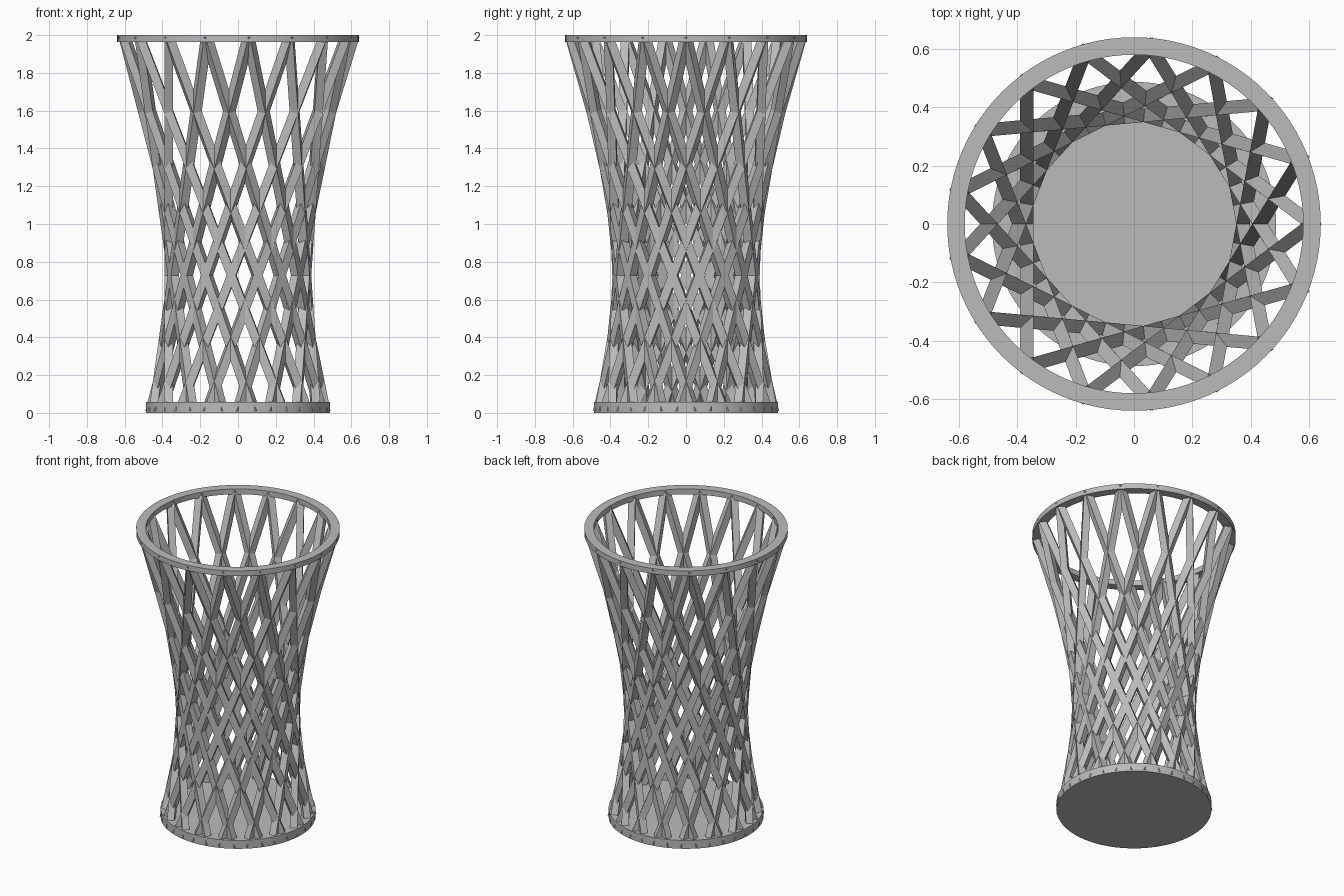
import bpy, bmesh, math
from mathutils import Vector, Matrix

if "Cube" in bpy.data.objects:
    bpy.data.objects.remove(bpy.data.objects["Cube"], do_unlink=True)

COUNT = 17
PITCH = math.tau / COUNT
HEIGHT = 2.0
R_TOP, R_BASE = 0.61, 0.46
SWEEP_TOP = 2.5 * PITCH              # turn from the waist up to the rim
SWEEP_BASE = math.pi / 2 - SWEEP_TOP  # turn from the waist down to the base
BAR_W, BAR_T = 0.046, 0.045

grey = bpy.data.materials.new("warm_grey")
grey.use_nodes = True
colour = (0.5, 0.5, 0.5, 1)
grey.diffuse_color = colour
grey.node_tree.nodes["Principled BSDF"].inputs["Base Color"].default_value = colour


def finish(bm, name):
    bmesh.ops.recalc_face_normals(bm, faces=bm.faces)
    mesh = bpy.data.meshes.new(name)
    bm.to_mesh(mesh)
    bm.free()
    mesh.materials.append(grey)
    obj = bpy.data.objects.new(name, mesh)
    bpy.context.collection.objects.link(obj)
    return obj


def smooth(obj):
    bpy.ops.object.select_all(action="DESELECT")
    obj.select_set(True)
    bpy.context.view_layer.objects.active = obj
    bpy.ops.object.shade_smooth_by_angle(angle=math.radians(30))


def polar(r, angle, z):
    return Vector((r * math.cos(angle), r * math.sin(angle), z))


def lattice(name, side):
    """One family of straight square bars leaning round the waist."""
    bm = bmesh.new()
    for i in range(COUNT):
        top_angle = i * PITCH
        waist = top_angle - side * SWEEP_TOP
        top = polar(R_TOP, top_angle, HEIGHT - 0.01)
        base = polar(R_BASE, waist - side * SWEEP_BASE, 0.01)
        along = (top - base).normalized()
        out = polar(1, waist, 0)
        across = along.cross(out).normalized()
        rings = []
        # Bar ends are cut level so they sit inside the rim and base
        for end in (base, top):
            ring = []
            for u, v in ((-1, -1), (1, -1), (1, 1), (-1, 1)):
                p = end + across * u * BAR_W / 2 + out * v * BAR_T / 2
                p += along * ((end.z - p.z) / along.z)
                ring.append(bm.verts.new(p))
            rings.append(ring)
        low, high = rings
        bm.faces.new(low)
        bm.faces.new(high)
        for j in range(4):
            k = (j + 1) % 4
            bm.faces.new((low[j], low[k], high[k], high[j]))
    return finish(bm, name)


def lathe(name, profile, closed):
    """Spin a radius/height profile around the vertical axis."""
    bm = bmesh.new()
    verts = [bm.verts.new((r, 0, z)) for r, z in profile]
    edges = [bm.edges.new(pair) for pair in zip(verts, verts[1:])]
    if closed:
        edges.append(bm.edges.new((verts[-1], verts[0])))
    bmesh.ops.spin(bm, geom=verts + edges, cent=(0, 0, 0), axis=(0, 0, 1),
                   angle=math.tau, steps=96, use_merge=True)
    bmesh.ops.remove_doubles(bm, verts=bm.verts, dist=0.0001)
    obj = finish(bm, name)
    smooth(obj)
    return obj


# Crossing bars
lattice("left_leaning_bars", 1)
lattice("right_leaning_bars", -1)

# Rim and solid base
lathe("top_rim", [(0.58, 1.963), (0.64, 1.963), (0.64, HEIGHT), (0.58, HEIGHT)], True)
lathe("base_disc", [(0, 0), (0.487, 0), (0.487, 0.058), (0, 0.058)], False)
